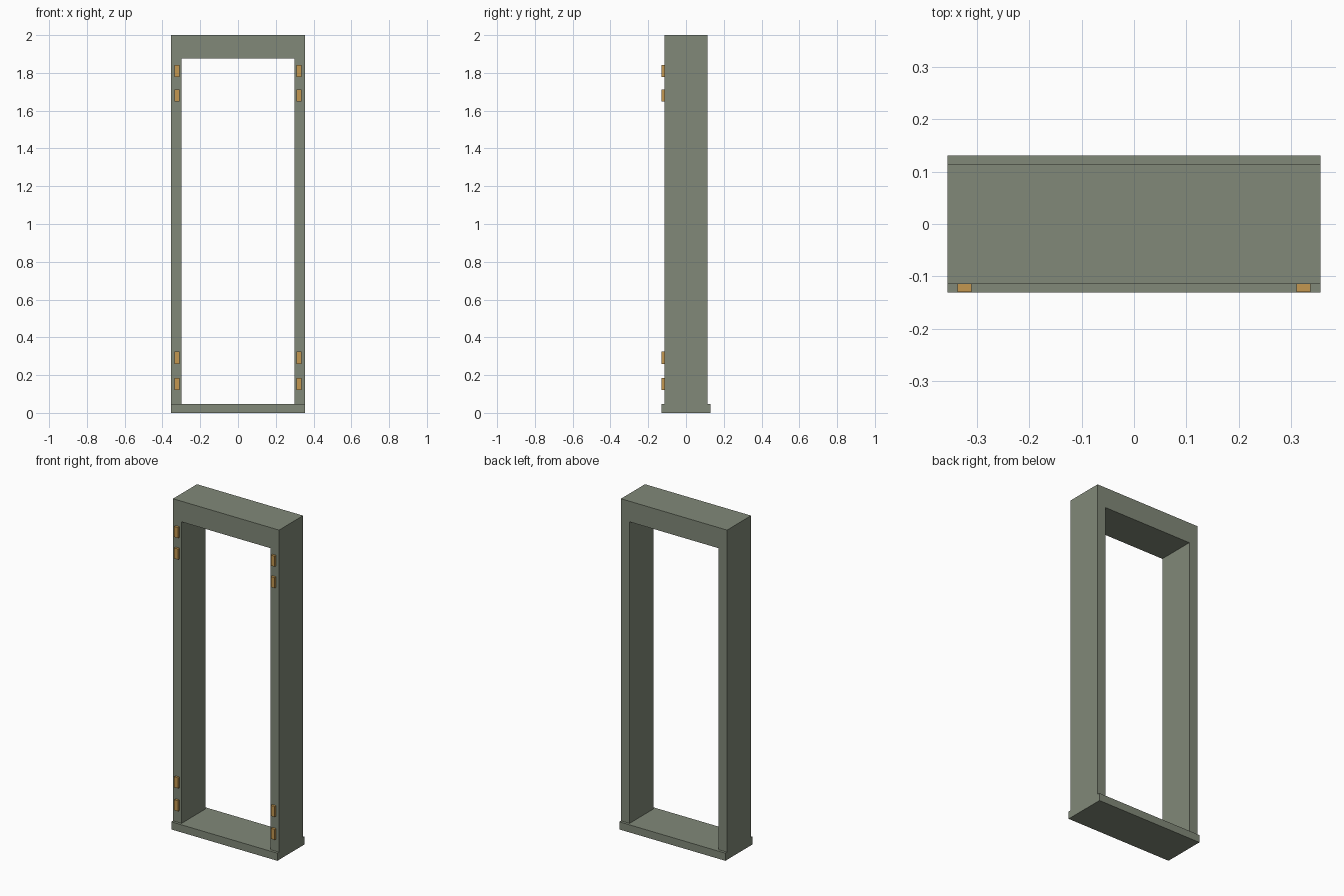
import bpy, bmesh

if "Cube" in bpy.data.objects:
    bpy.data.objects.remove(bpy.data.objects["Cube"])

W, D, H = 0.356, 0.115, 2.0        # half width, half depth, height
IN, SILL, HEAD = 0.298, 0.046, 1.875  # half opening, sill top, lintel underside
LIP = 0.131                        # half depth of sill


def material(name, rgb):
    m = bpy.data.materials.new(name)
    m.diffuse_color = (*rgb, 1)
    m.use_nodes = True
    m.node_tree.nodes["Principled BSDF"].inputs["Base Color"].default_value = m.diffuse_color
    return m


def extrude_profile(name, points, y0, y1, mat):
    """Extrude an x/z outline from y0 to y1."""
    bm = bmesh.new()
    face = bm.faces.new([bm.verts.new((x, y0, z)) for x, z in points])
    new = bmesh.ops.extrude_face_region(bm, geom=[face])["geom"]
    verts = [v for v in new if isinstance(v, bmesh.types.BMVert)]
    bmesh.ops.translate(bm, verts=verts, vec=(0, y1 - y0, 0))
    bmesh.ops.recalc_face_normals(bm, faces=bm.faces)
    me = bpy.data.meshes.new(name)
    bm.to_mesh(me)
    bm.free()
    me.materials.append(mat)
    ob = bpy.data.objects.new(name, me)
    bpy.context.collection.objects.link(ob)
    return ob


def rect(x0, x1, z0, z1):
    return [(x0, z0), (x1, z0), (x1, z1), (x0, z1)]


paint = material("frame_paint", (0.22, 0.25, 0.19))
brass = material("hinge_brass", (0.55, 0.31, 0.08))

# Jambs and lintel as one upside-down U
extrude_profile("door_frame", [
    (-W, SILL), (-W, H), (W, H), (W, SILL),
    (IN, SILL), (IN, HEAD), (-IN, HEAD), (-IN, SILL)], -D, D, paint)

# Sill, slightly deeper than the frame
extrude_profile("sill", rect(-W, W, 0, SILL), -LIP, LIP, paint)

# Hinge blocks on the front of both jambs
for side, sx in (("left", -1), ("right", 1)):
    for i, z in enumerate((0.153, 0.292, 1.68, 1.81)):
        c = sx * 0.324
        extrude_profile(f"hinge_{side}_{i + 1}",
                        rect(c - 0.013, c + 0.013, z - 0.032, z + 0.032),
                        -LIP + 0.001, -D, brass)
